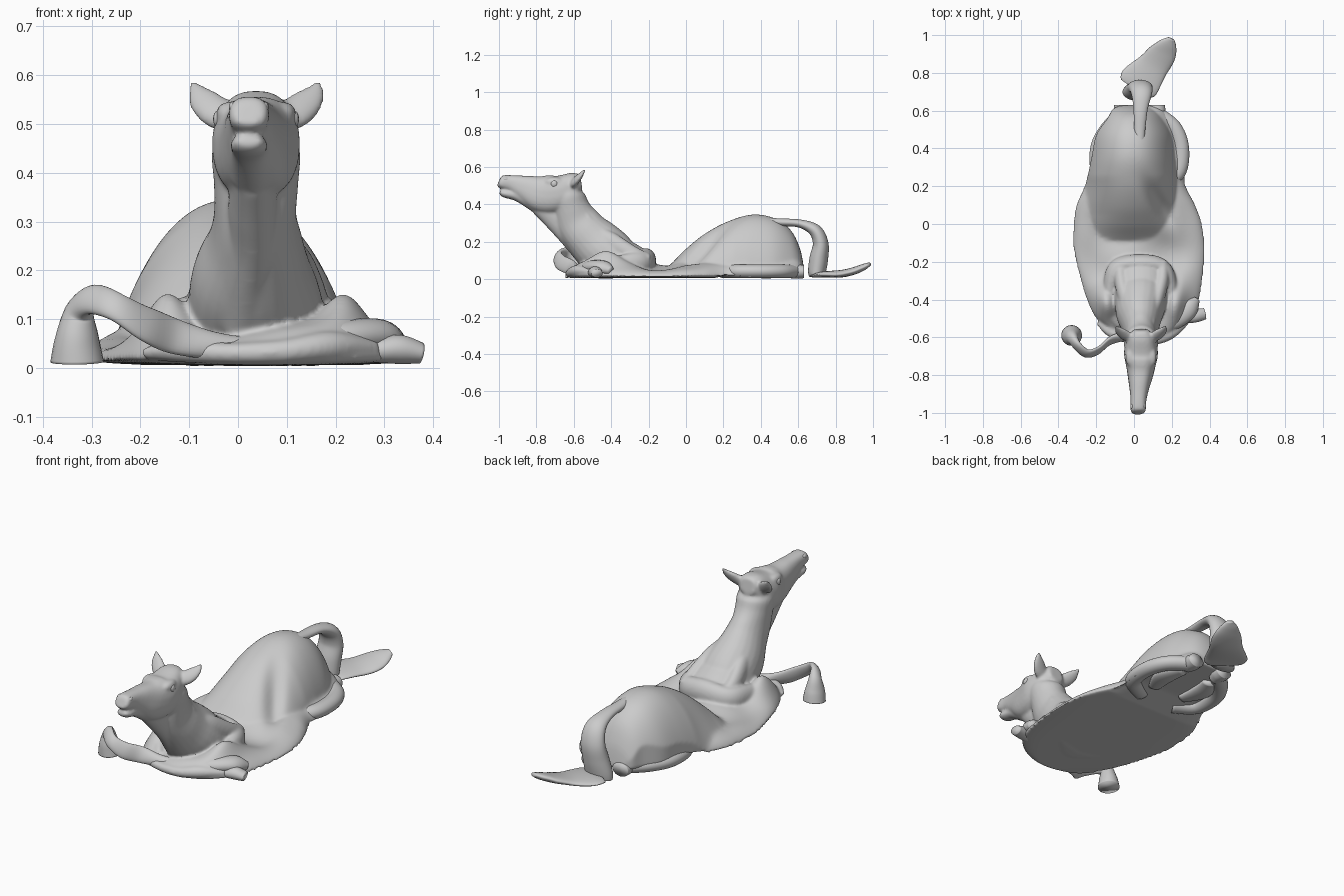
import bpy, bmesh, math
from mathutils import Vector


def spline(rows, steps=6):
    """Catmull-Rom resampling of rows of numbers."""
    out = []
    n = len(rows)
    for i in range(n - 1):
        a, b, c, d = (rows[max(i - 1, 0)], rows[i], rows[i + 1], rows[min(i + 2, n - 1)])
        for k in range(steps):
            t = k / steps
            out.append([0.5 * (2 * q + (r - p) * t + (2 * p - 5 * q + 4 * r - s) * t * t
                        + (3 * q - p - 3 * r + s) * t ** 3) for p, q, r, s in zip(a, b, c, d)])
    out.append(list(rows[-1]))
    return out


def mesh_from_rings(name, rings):
    bm = bmesh.new()
    vs = [[bm.verts.new(p) for p in ring] for ring in rings]
    n = len(vs[0])
    for a, b in zip(vs, vs[1:]):
        for i in range(n):
            j = (i + 1) % n
            bm.faces.new((a[i], a[j], b[j], b[i]))
    bm.faces.new(vs[0])
    bm.faces.new(vs[-1])
    bmesh.ops.recalc_face_normals(bm, faces=bm.faces)
    me = bpy.data.meshes.new(name)
    bm.to_mesh(me)
    bm.free()
    for p in me.polygons:
        p.use_smooth = True
    ob = bpy.data.objects.new(name, me)
    bpy.context.collection.objects.link(ob)
    return ob


def loft(name, rows, side=(1, 0, 0), seg=24, square=1.0):
    """Elliptic tube; rows are x, y, z, half width, half depth; square < 1 boxes it."""
    rows = spline(rows)
    pts = [Vector(r[:3]) for r in rows]
    rings = []
    for i, r in enumerate(rows):
        t = (pts[min(i + 1, len(pts) - 1)] - pts[max(i - 1, 0)]).normalized()
        s = Vector(side)
        s = (s - t * s.dot(t)).normalized()
        n = t.cross(s)
        ring = []
        for k in range(seg):
            c, d = math.cos(math.tau * (k + .5) / seg), math.sin(math.tau * (k + .5) / seg)
            c, d = (math.copysign(abs(v) ** square, v) for v in (c, d))
            p = pts[i] + s * max(r[3], .002) * c + n * max(r[4], .002) * d
            p.z = max(p.z, 0.004)
            ring.append(p)
        rings.append(ring)
    return mesh_from_rings(name, rings)


def ball(name, loc, scale):
    bpy.ops.mesh.primitive_uv_sphere_add(segments=16, ring_count=10, radius=1, location=loc)
    ob = bpy.context.object
    ob.name = name
    ob.scale = scale
    bpy.ops.object.shade_smooth()
    return ob


# Collapsed body: y, left, right, lip height, rump ridge height, rump half width
body_rows = [
    (-.62, -.03, .13, .035, 0, .15), (-.58, -.11, .23, .055, 0, .15),
    (-.5, -.20, .31, .06, 0, .15), (-.4, -.25, .345, .065, 0, .15),
    (-.27, -.29, .365, .055, 0, .15), (-.13, -.32, .375, .052, .03, .22),
    (0, -.32, .36, .07, .15, .27), (.1, -.305, .325, .08, .23, .27),
    (.22, -.255, .27, .08, .295, .25), (.35, -.225, .28, .085, .333, .235),
    (.47, -.2, .25, .08, .315, .215), (.56, -.14, .205, .075, .25, .17),
    (.61, -.11, .16, .07, .15, .13), (.63, -.06, .10, .04, .05, .09)]


def body_height(x, y, u, lip, ridge, w):
    edge = max(0, 1 - abs(u) ** 4) ** .5
    fold = .012 * math.sin(14 * x - 11 * y) + .008 * math.sin(23 * y + 9 * x)
    h = (lip + fold * min(1, 3 * (1 - abs(u)))) * edge
    d = abs(x + .01) / w
    power = .65 + .5 * max(0, min(1, (.25 - y) / .2))
    h = max(h, ridge * max(0, 1 - d ** 2.2) ** power)
    # diagonal crease in front of the right haunch
    h -= .045 * math.exp(-((x - .13 - .5 * (.12 - y)) / .045) ** 2 - ((y - .1) / .11) ** 2)
    # shoulder folds either side of the neck
    for sx in (-.15, .22):
        h += .08 * edge * math.exp(-((x - sx) / .06) ** 2 - ((y + .43) / .1) ** 2)
    return max(h, .012)


rings = []
for y, l, r, lip, ridge, w in spline(body_rows, 7):
    N = 64
    us = [math.sin(math.pi * (k / N - .5)) for k in range(N + 1)]
    xs = [(l + r) / 2 + u * (r - l) / 2 for u in us]
    top = [(x, y, .012 + body_height(x, y, u, lip, ridge, w)) for x, u in zip(xs, us)]
    bottom = []
    for x, u, t in list(zip(xs, us, top))[-2:0:-1]:
        floor = .006 + .012 * abs(u) ** 6 + .03 * max(0, min(1, (y - .15) / .15))
        bottom.append((x, y, min(floor, t[2] - .012)))
    rings.append(top + bottom)
skin = [mesh_from_rings("horse_skin", rings)]

# Neck, rising from the collapsed shoulders
skin.append(loft("neck", [
    (.035, -.33, .05, .15, .12), (.035, -.40, .12, .14, .14), (.03, -.475, .185, .125, .14),
    (.035, -.54, .25, .1, .125), (.035, -.585, .31, .085, .118), (.037, -.615, .38, .087, .1),
    (.037, -.633, .45, .09, .09), (.037, -.63, .51, .06, .05)]))
# Narrow keel under the throat
skin.append(loft("throat", [
    (.03, -.78, .40, .045, .06), (.03, -.70, .34, .05, .075), (.03, -.63, .265, .05, .075),
    (.02, -.565, .19, .055, .075), (.01, -.50, .11, .06, .075)]))
# Head and jaw
skin.append(loft("head", [
    (.022, -1.0, .525, .03, .025), (.022, -.985, .52, .041, .036), (.024, -.93, .512, .042, .045),
    (.028, -.86, .487, .054, .07), (.035, -.77, .455, .074, .1), (.037, -.68, .46, .09, .1),
    (.037, -.6, .508, .07, .065), (.037, -.56, .518, .04, .04)], square=.8))
skin.append(loft("jaw", [
    (.022, -.995, .468, .024, .012), (.022, -.97, .458, .038, .022), (.024, -.9, .445, .038, .03),
    (.03, -.8, .405, .05, .05)]))
# Collar fold around the back of the neck
skin.append(loft("collar_fold", [
    (-.08, -.54, .05, .02, .02), (-.125, -.45, .08, .03, .03), (-.12, -.30, .085, .055, .04),
    (-.08, -.225, .09, .06, .045), (.035, -.21, .10, .065, .05), (.14, -.225, .09, .06, .045),
    (.185, -.30, .085, .055, .04), (.2, -.43, .08, .03, .03), (.16, -.54, .05, .02, .02)],
    side=(0, 0, 1)))
# Two pleats running from the collar up the sides of the neck
for x0, x1 in ((-.07, -.025), (.15, .1)):
    skin.append(loft("neck_pleat", [
        (x0, -.2, .10, .03, .035), (x0, -.29, .135, .035, .045),
        ((x0 + x1) / 2, -.4, .20, .035, .05), (x1, -.47, .26, .025, .03), (x1, -.53, .34, .01, .01)]))
# Infill slope from the withers to the collar
skin.append(loft("withers", [
    (.035, -.19, .08, .09, .05), (.035, -.27, .11, .12, .07), (.035, -.38, .15, .13, .09)]))
# Ears and brows
for s in (-1, 1):
    cx = .037
    skin.append(loft("ear", [
        (cx + s * .05, -.605, .51, .03, .022), (cx + s * .082, -.59, .525, .037, .02),
        (cx + s * .112, -.565, .553, .03, .014), (cx + s * .132, -.54, .587, .006, .005)],
        side=(-s * .7, .3, .6)))
    skin.append(ball("brow", (cx + s * .058, -.705, .52), (.025, .05, .026)))
# Gathered skin along the chest
skin.append(loft("chest_fold", [
    (-.19, -.52, .03, .012, .015), (-.12, -.575, .035, .024, .026), (-.02, -.61, .03, .022, .025),
    (.09, -.615, .033, .025, .028), (.19, -.58, .045, .03, .032), (.28, -.51, .04, .015, .02)],
    side=(0, 0, 1)))

# Merge the skin parts into one continuous surface
bpy.ops.object.select_all(action='DESELECT')
for ob in skin:
    ob.select_set(True)
bpy.context.view_layer.objects.active = skin[0]
bpy.ops.object.join()
rm = skin[0].modifiers.new("merge", 'REMESH')
rm.mode = 'VOXEL'
rm.voxel_size = .0065
rm.use_smooth_shade = True
sm = skin[0].modifiers.new("soften", 'SMOOTH')
sm.factor = .5
sm.iterations = 12

# Eyes and nostril rims
for s in (-1, 1):
    ball("eye", (.037 + s * .079, -.705, .51), (.009, .017, .017))
    ball("nostril", (.022 + s * .032, -.965, .535), (.009, .016, .011))

# Tail: arched dock, then the flat tuft on the ground
loft("tail_dock", [
    (.03, .40, .315, .02, .015), (.03, .5, .305, .03, .02), (.035, .61, .297, .038, .022),
    (.04, .69, .26, .055, .035), (.035, .72, .19, .065, .042), (.025, .71, .11, .07, .05),
    (.015, .70, .04, .075, .048), (.015, .70, .015, .075, .04)])
loft("tail_tuft", [
    (.005, .715, .022, .09, .012), (.03, .75, .026, .11, .016), (.1, .835, .03, .085, .02),
    (.15, .90, .045, .075, .02), (.18, .95, .065, .05, .017), (.197, .98, .08, .02, .01)])

# Left foreleg: twisted flat ribbon ending in a drooping hoof
loft("left_foreleg", [
    (.03, -.56, .035, .025, .03), (-.05, -.59, .045, .03, .025), (-.13, -.62, .065, .04, .016),
    (-.19, -.67, .09, .04, .014), (-.25, -.685, .125, .032, .016), (-.30, -.645, .14, .034, .018),
    (-.325, -.605, .115, .035, .03), (-.33, -.595, .06, .05, .045), (-.33, -.59, .012, .055, .055)],
    side=(.2, .5, .8))
# Right foreleg: folded under the shoulder
loft("right_foreleg", [
    (.08, -.54, .04, .03, .03), (.2, -.52, .06, .045, .035), (.29, -.45, .065, .05, .035),
    (.33, -.40, .045, .02, .02)], side=(0, 1, 0))
loft("right_fore_hoof", [
    (.24, -.50, .03, .02, .015), (.29, -.495, .035, .03, .025), (.33, -.485, .038, .035, .03),
    (.375, -.475, .03, .03, .022)], side=(0, 1, 0))

# Hind legs crumpled beneath the haunches
for name, leg in (("left", [(-.08, .2), (-.18, .27), (-.19, .4), (-.14, .5), (-.06, .58)]),
                  ("right", [(.12, .2), (.23, .27), (.25, .4), (.21, .51), (.12, .58)])):
    loft(name + "_hind_leg", [(x, y, .042, .036, .042) for x, y in leg], side=(0, 0, 1))
    bx, by = leg[-1]
    loft(name + "_hind_hoof", [(bx, by - .03, .035, .03, .03), (bx, by + .01, .04, .038, .045),
                               (bx, by + .05, .04, .035, .045)], side=(0, 0, 1))
    # second fold of the cannon, doubled back inside
    sx = -1 if name == "left" else 1
    loft(name + "_hind_cannon", [(bx, by - .06, .03, .02, .035), (bx + sx * .03, .42, .03, .026, .055),
                                 (bx, .3, .03, .015, .03)], side=(0, 0, 1))
